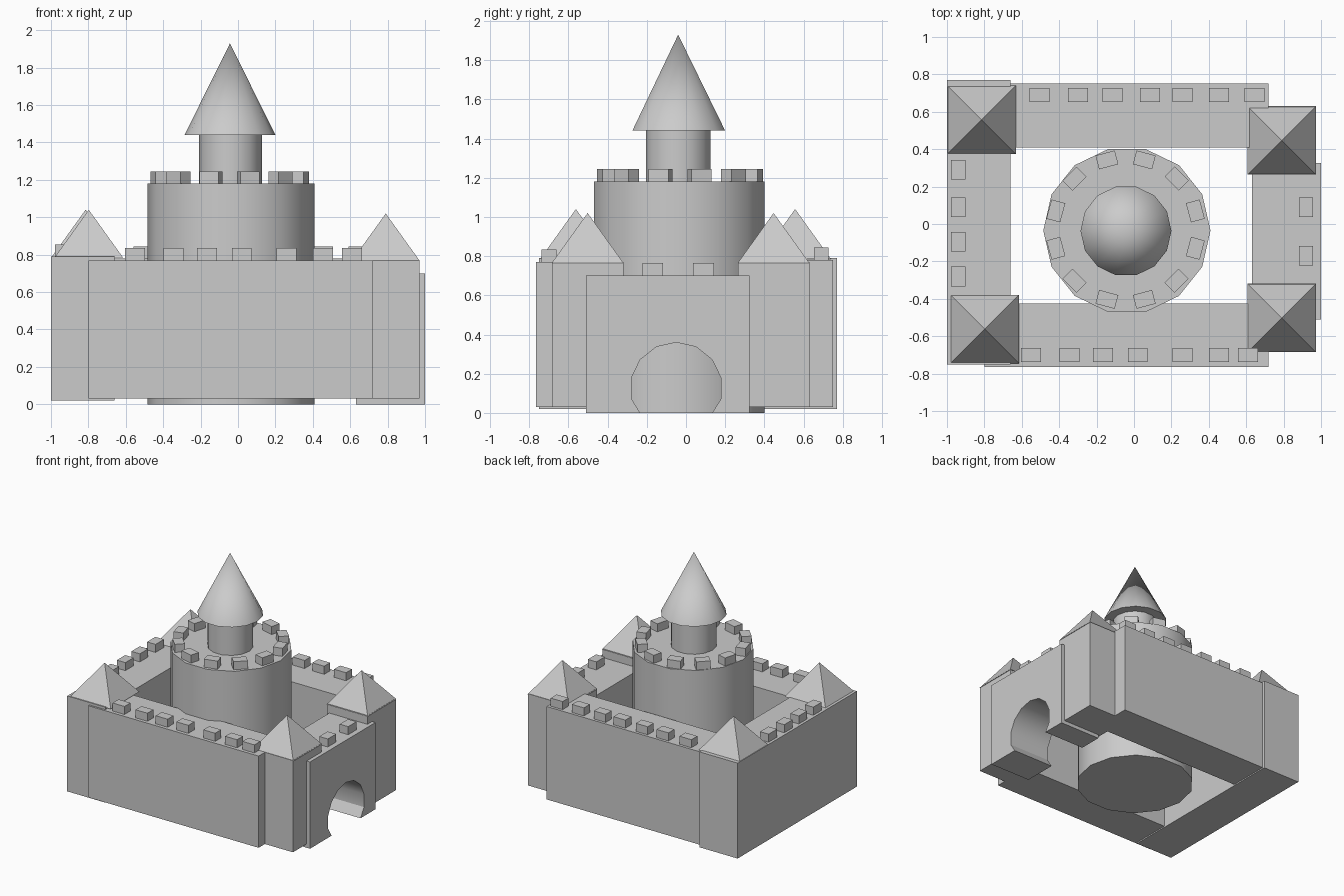
import bpy, bmesh
from math import radians, pi, sin, cos

if "Cube" in bpy.data.objects:
    bpy.data.objects.remove(bpy.data.objects["Cube"])


def make(name, verts, faces, smooth=False):
    """Mesh object from points and faces, with outward normals."""
    bm = bmesh.new()
    vs = [bm.verts.new(v) for v in verts]
    for f in faces:
        bm.faces.new([vs[i] for i in f])
    bmesh.ops.recalc_face_normals(bm, faces=bm.faces)
    me = bpy.data.meshes.new(name)
    bm.to_mesh(me)
    bm.free()
    if smooth:
        me.shade_smooth()
        me.set_sharp_from_angle(angle=radians(30))
    ob = bpy.data.objects.new(name, me)
    bpy.context.scene.collection.objects.link(ob)
    return ob


def extrude(name, loop_a, loop_b, smooth=False):
    """Closed solid between two matching loops."""
    n = len(loop_a)
    sides = [(i, (i + 1) % n, n + (i + 1) % n, n + i) for i in range(n)]
    caps = [tuple(range(n)), tuple(range(n, 2 * n))]
    return make(name, loop_a + loop_b, sides + caps, smooth)


def box(name, x0, x1, y0, y1, z0, z1):
    base = [(x0, y0), (x1, y0), (x1, y1), (x0, y1)]
    return extrude(name, [(x, y, z0) for x, y in base], [(x, y, z1) for x, y in base])


def ring(cx, cy, r, z, n=14):
    return [(cx + r * cos(2 * pi * i / n), cy + r * sin(2 * pi * i / n), z) for i in range(n)]


def spire(name, base, apex, smooth=False):
    n = len(base)
    return make(name, base + [apex],
                [(i, (i + 1) % n, n) for i in range(n)] + [tuple(range(n))], smooth)


def merlon(name, x, y, z, angle=0.0, height=0.065):
    """Block whose long side runs along its local x."""
    ob = box(name, -0.053, 0.053, -0.038, 0.038, -0.01, height)
    ob.location = (x, y, z)
    ob.rotation_euler.z = angle


# Curtain walls
box("left_wall", -1.0, -0.66, -0.75, 0.77, 0.02, 0.79)
box("front_wall", -0.80, 0.72, -0.765, -0.425, 0.03, 0.77)
box("back_wall", -0.80, 0.72, 0.41, 0.75, 0.03, 0.78)

# Gatehouse with an open arch
arch = [(-0.05 + 0.235 * cos(a), max(0.0, 0.125 + 0.235 * sin(a)))
        for a in (pi / 2 + 2 * pi * k / 14 for k in range(-5, 6))]
profile = [(-0.51, 0), (-0.51, 0.70), (0.325, 0.70), (0.325, 0)] + arch
extrude("gatehouse", [(0.63, y, z) for y, z in profile],
        [(1.0, y, z) for y, z in profile], smooth=True)

# Corner towers beside the gate
box("gate_tower_front", 0.61, 0.97, -0.685, -0.32, 0.03, 0.77)
box("gate_tower_back", 0.61, 0.97, 0.265, 0.63, 0.03, 0.77)

# Pyramid roofs on the four corners
for label, cx, cy, z0, z1 in [("front_right", 0.79, -0.502, 0.765, 1.02),
                              ("back_right", 0.79, 0.447, 0.765, 1.02),
                              ("front_left", -0.798, -0.562, 0.785, 1.04),
                              ("back_left", -0.815, 0.557, 0.785, 1.04)]:
    h = 0.183
    spire("roof_" + label, [(cx - h, cy - h, z0), (cx + h, cy - h, z0),
                            (cx + h, cy + h, z0), (cx - h, cy + h, z0)], (cx, cy, z1))

# Merlons along the walls
for x in (-0.55, -0.345, -0.165, 0.02, 0.26, 0.455, 0.61):
    merlon("front_merlon", x, -0.70, 0.77)
for x in (-0.505, -0.30, -0.115, 0.085, 0.26, 0.455, 0.645):
    merlon("back_merlon", x, 0.69, 0.78)
for y in (0.29, 0.09, -0.095, -0.28):
    merlon("left_merlon", -0.94, y, 0.79, pi / 2)
for y in (0.09, -0.17):
    merlon("gate_merlon", 0.92, y, 0.70, pi / 2)

# Central keep: drum, neck and cone roof
extrude("keep_drum", ring(-0.038, -0.035, 0.447, 0), ring(-0.038, -0.035, 0.447, 1.18), True)
extrude("keep_neck", ring(-0.04, -0.04, 0.168, 1.17), ring(-0.04, -0.04, 0.168, 1.44), True)
spire("keep_roof", ring(-0.043, -0.037, 0.243, 1.44), (-0.043, -0.04, 1.93), True)

# Merlons around the keep
for i in range(12):
    a = radians(15 + 30 * i)
    merlon("keep_merlon", -0.045 + 0.386 * cos(a), -0.03 + 0.386 * sin(a), 1.18, a + pi / 2)
